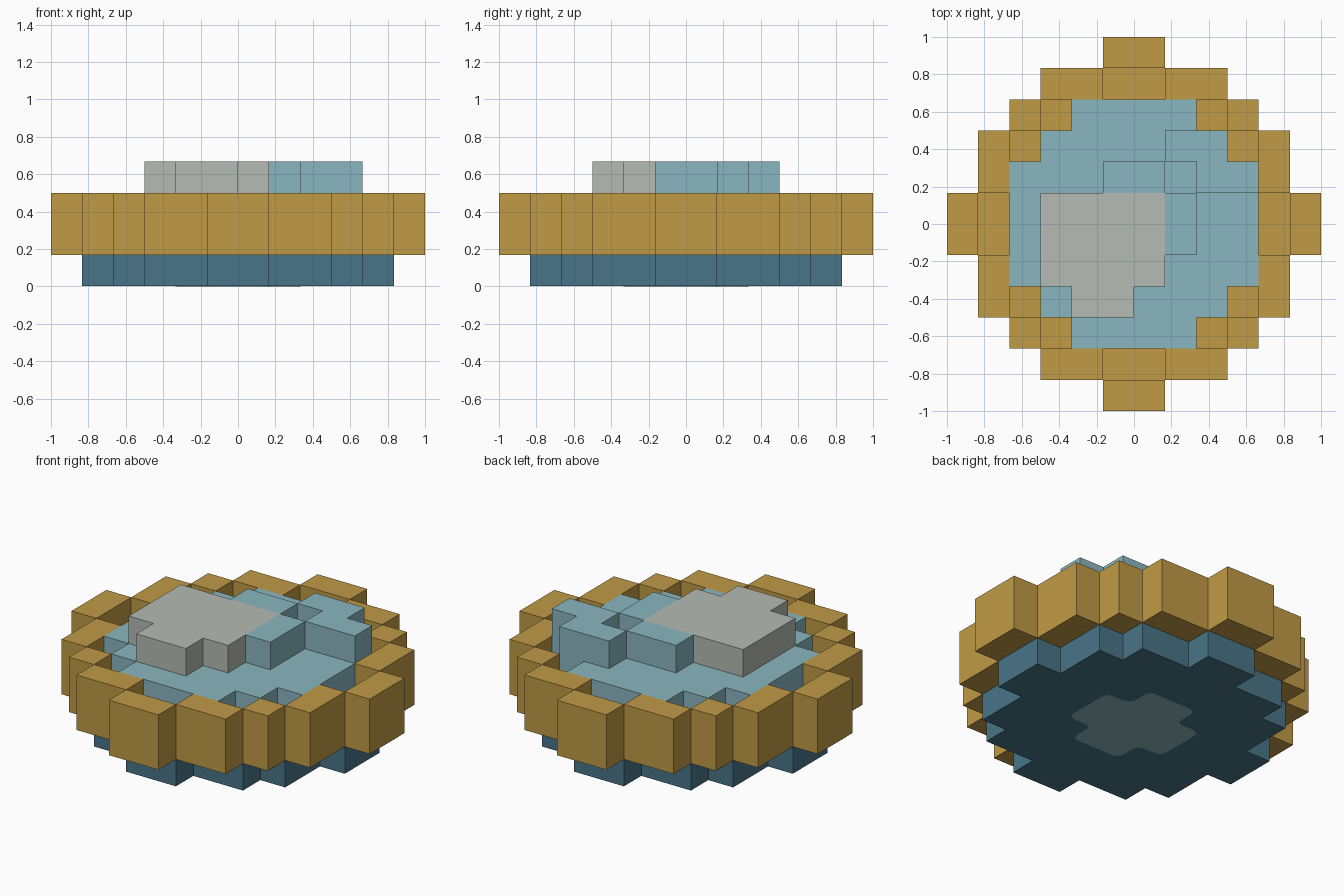
import bpy
import bmesh
from mathutils import Vector

U = 1 / 6  # edge of one building block

default = bpy.data.objects.get("Cube")
if default:
    bpy.data.objects.remove(default, do_unlink=True)


def material(name, rgb):
    linear = [((c / 255 + 0.055) / 1.055) ** 2.4 for c in rgb] + [1]
    mat = bpy.data.materials.new(name)
    mat.use_nodes = True
    mat.diffuse_color = linear
    mat.node_tree.nodes["Principled BSDF"].inputs["Base Color"].default_value = linear
    return mat


gold = material("gold", (192, 155, 70))
pale_blue = material("pale blue", (138, 182, 191))
deep_blue = material("deep blue", (72, 117, 136))
stone = material("stone grey", (182, 187, 179))


def add_object(name, bm, mat):
    mesh = bpy.data.meshes.new(name)
    bm.to_mesh(mesh)
    bm.free()
    mesh.materials.append(mat)
    obj = bpy.data.objects.new(name, mesh)
    bpy.context.collection.objects.link(obj)
    return obj


def rect(x0, x1, y0, y1):
    return {(x, y) for x in range(x0, x1) for y in range(y0, y1)}


def disc(half_widths):
    """Stepped disc: half width of each row, counted outwards from the centre."""
    cells = set()
    for row, w in enumerate(half_widths):
        cells |= rect(-w, w, row, row + 1) | rect(-w, w, -row - 1, -row)
    return cells


def layer(cells, z0, z1):
    return {(x, y, z) for x, y in cells for z in range(z0, z1)}


def blocks(name, cells, mat):
    """Outer skin of a set of unit blocks, with flat areas merged."""
    bm = bmesh.new()
    verts = {}

    def vert(p):
        key = tuple(round(c) for c in p)
        if key not in verts:
            verts[key] = bm.verts.new(Vector(key) * U)
        return verts[key]

    for cell in cells:
        for axis in range(3):
            for side in (-1, 1):
                n = Vector((0, 0, 0))
                n[axis] = side
                if tuple(round(c) for c in Vector(cell) + n) in cells:
                    continue
                a = Vector((0, 0, 0))
                a[(axis + 1) % 3] = 0.5
                b = n.cross(a)
                mid = Vector(cell) + Vector((0.5, 0.5, 0.5)) + n / 2
                bm.faces.new([vert(mid + s * a + t * b) for s, t in
                              ((-1, -1), (1, -1), (1, 1), (-1, 1))])
    bmesh.ops.dissolve_limit(bm, angle_limit=0.01, verts=bm.verts, edges=bm.edges)
    return add_object(name, bm, mat)


# Plan shapes
outline = disc([6, 5, 5, 4, 3, 1])
foot = disc([5, 4, 4, 3, 1])
pool = disc([4, 4, 3, 2])

# Base, stepped rim with sunken inner ledge, and the filling
base = blocks("base", layer(foot, 0, 1), deep_blue)
blocks("rim", layer(outline - pool, 1, 2) | layer(outline - foot, 2, 3), gold)
blocks("pool", layer(pool, 1, 3), pale_blue)

# Raised shapes on top of the pool
island = rect(-3, 1, -2, 1) | rect(-2, 0, -3, -2)
blocks("island", layer(island, 3, 4), stone)
ripple = rect(-1, 1, 1, 2) | rect(1, 2, -1, 1) | rect(1, 3, 2, 3) | rect(2, 4, 1, 2)
blocks("ripple", layer(ripple, 3, 4), pale_blue)

# Cross painted on the underside, flush with the ground
for v in base.data.vertices:
    if v.co.z < 0.01:
        v.co.z = 0.003
quarter = [Vector((2, -1)), Vector((2, 1)), Vector((1, 1))]
corners = []
for turn in range(4):
    corners += quarter
    quarter = [Vector((-p.y, p.x)) for p in quarter]
bm = bmesh.new()
bm.faces.new([bm.verts.new((p.x * U, p.y * U, 0)) for p in reversed(corners)])
bmesh.ops.bevel(bm, geom=bm.verts[:], offset=0.04, segments=2, profile=0.5, affect='VERTICES')
skin = bmesh.ops.extrude_face_region(bm, geom=bm.faces[:], use_keep_orig=True)
for g in skin["geom"]:
    if isinstance(g, bmesh.types.BMVert):
        g.co.z = 0.004
bmesh.ops.recalc_face_normals(bm, faces=bm.faces)
add_object("underside_cross", bm, pale_blue)
